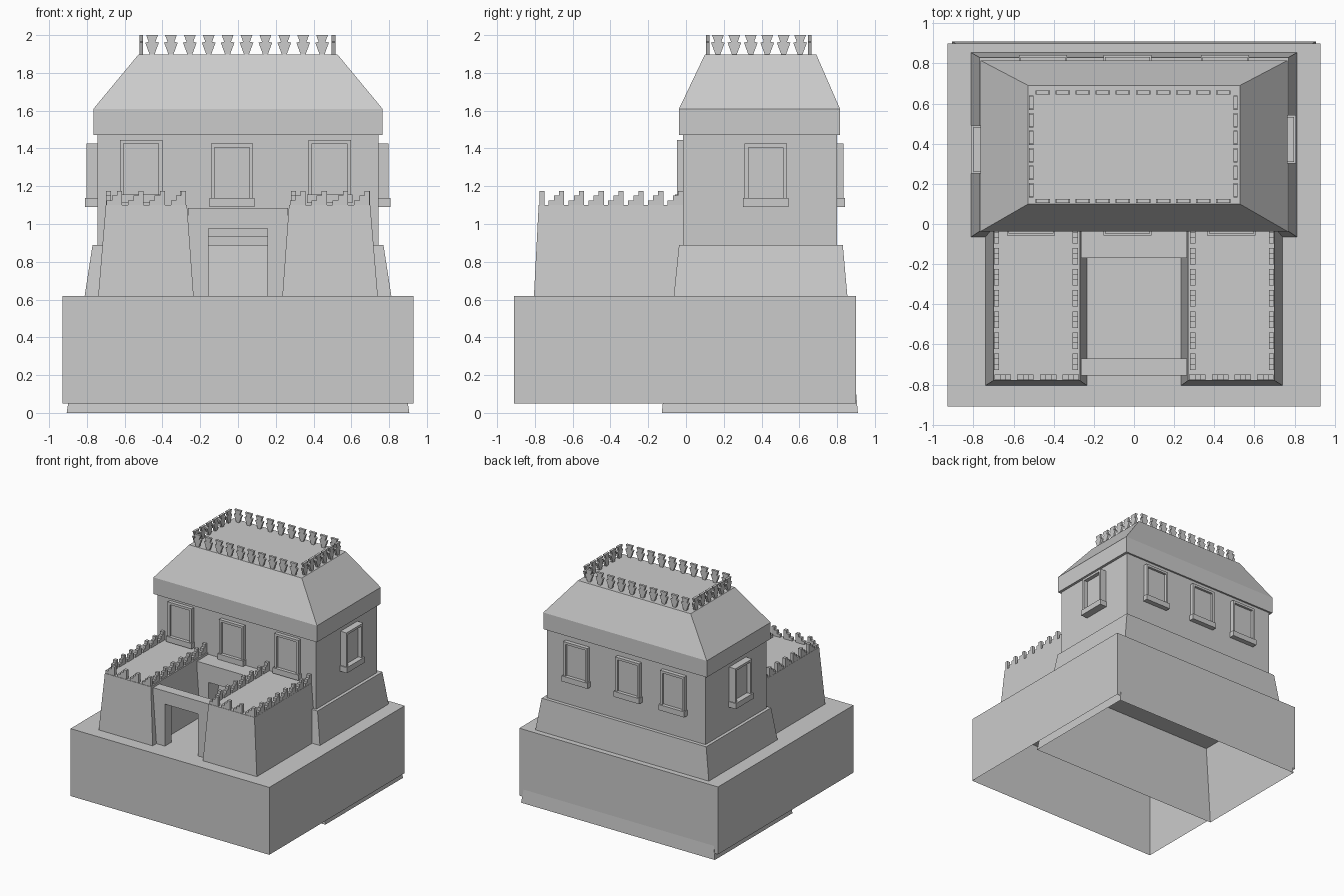
import bpy, bmesh, math
from mathutils import Matrix, Vector

if "Cube" in bpy.data.objects:
    bpy.data.objects.remove(bpy.data.objects["Cube"])


def finish(bm, name):
    bmesh.ops.recalc_face_normals(bm, faces=bm.faces)
    me = bpy.data.meshes.new(name)
    bm.to_mesh(me)
    bm.free()
    ob = bpy.data.objects.new(name, me)
    bpy.context.collection.objects.link(ob)
    return ob


def frustum(bm, lo, hi, z0, z1, bottom=True, mat=Matrix()):
    """lo / hi are (x0, x1, y0, y1) rectangles at heights z0 / z1."""
    rings = []
    for (x0, x1, y0, y1), z in ((lo, z0), (hi, z1)):
        rings.append([bm.verts.new(mat @ Vector(p)) for p in
                      ((x0, y0, z), (x1, y0, z), (x1, y1, z), (x0, y1, z))])
    a, b = rings
    for i in range(4):
        j = (i + 1) % 4
        bm.faces.new((a[i], a[j], b[j], b[i]))
    bm.faces.new(b)
    if bottom:
        bm.faces.new(a[::-1])


def block(name, lo, hi, z0, z1, bottom=True):
    bm = bmesh.new()
    frustum(bm, lo, hi, z0, z1, bottom)
    return finish(bm, name)


def prism(bm, pts, depth, mat):
    """Extrude an x-z outline by depth along local y, centred."""
    a = [bm.verts.new(mat @ Vector((x, -depth / 2, z))) for x, z in pts]
    b = [bm.verts.new(mat @ Vector((x, depth / 2, z))) for x, z in pts]
    n = len(pts)
    bm.faces.new(a)
    bm.faces.new(b[::-1])
    for i in range(n):
        j = (i + 1) % n
        bm.faces.new((a[i], b[i], b[j], a[j]))


def place(x, y, z, deg=0):
    return Matrix.Translation((x, y, z)) @ Matrix.Rotation(math.radians(deg), 4, 'Z')


# Hollow terrace and tapered plinth, both open underneath
terrace = (-.93, .93, -.91, .90)
block("terrace", terrace, terrace, .05, .62, False)
block("plinth", (-.907, .907, -.128, .91), (-.77, .77, -.037, .83), 0, .89, False)

# Main house, eaves band and hipped roof
wall = (-.743, .743, -.017, .80)
block("house_wall", wall, wall, .88, 1.48)
eaves = (-.765, .765, -.037, .815)
block("eaves", eaves, eaves, 1.47, 1.61)
block("roof", eaves, (-.527, .527, .10, .69), 1.61, 1.897, False)

# Roof crest of cut-out finials
finial = [(.012, 0), (.036, .065), (.018, .070), (.031, .105)]
finial += [(-x, z) for x, z in reversed(finial)]
bm = bmesh.new()
for i in range(10):
    for y in (.115, .655):
        prism(bm, finial, .02, place(-.455 + i * .1, y, 1.895))
for i in range(6):
    for x in (-.512, .506):
        prism(bm, finial, .02, place(x, .169 + i * .087, 1.895, 90))
finish(bm, "roof_crest")

# Front wings with stepped battlements
step = [(0, 0), (.082, 0), (.082, .075), (.055, .075), (.055, .05),
        (.028, .05), (.028, .025), (0, .025)]
for s, side in ((-1, "left"), (1, "right")):
    xs = sorted((s * .235, s * .74))
    xt = sorted((s * .27, s * .70))
    block(side + "_wing", (*xs, -.805, 0), (*xt, -.78, 0), .62, 1.10)
    bm = bmesh.new()
    for i in range(7):
        for x in (s * .685, s * .293):
            prism(bm, step, .027, place(x, -.727 + i * .105, 1.10, 90))
    for i in range(4):
        prism(bm, step, .027, place(xt[0] + .005 + i * .113, -.763, 1.10))
    finish(bm, side + "_battlements")


# Courtyard gate and inner porch: walls with a doorway
def gate(name, y0, y1, door_top):
    w, d = .265, .155
    pts = [(-w, .62), (-d, .62), (-d, door_top), (d, door_top),
           (d, .62), (w, .62), (w, 1.085), (-w, 1.085)]
    bm = bmesh.new()
    prism(bm, pts, y1 - y0, place(0, (y0 + y1) / 2, 0))
    finish(bm, name)


gate("courtyard_gate", -.755, -.67, .975)
gate("inner_porch", -.17, -.01, .935)


# Windows: frame, recessed pane and sill; local -y points outwards
def window(name, x, y, z, deg, out):
    mat = place(x, y, z, deg)
    bm = bmesh.new()
    h, b, t = .112, .02, .335

    def box(x0, x1, z0, z1, d):
        frustum(bm, (x0, x1, -d, .01), (x0, x1, -d, .01), z0, z1, True, mat)
    box(-h, -h + b, .045, t, out)
    box(h - b, h, .045, t, out)
    box(-h + b, h - b, t - b, t, out)
    box(-h + b, h - b, .045, t - b, out * .4)
    box(-h - .008, h + .008, 0, .047, out + .01)
    finish(bm, name)


for n, x, z in (("left", -.513, 1.11), ("middle", -.032, 1.09), ("right", .485, 1.11)):
    window("front_window_" + n, x, -.017, z, 0, .03)
for n, x in (("left", -.453), ("middle", -.032), ("right", .453)):
    window("back_window_" + n, x, .80, 1.09, 180, .033)
window("right_window", .743, .422, 1.09, 90, .055)
window("left_window", -.743, .372, 1.09, -90, .058)
